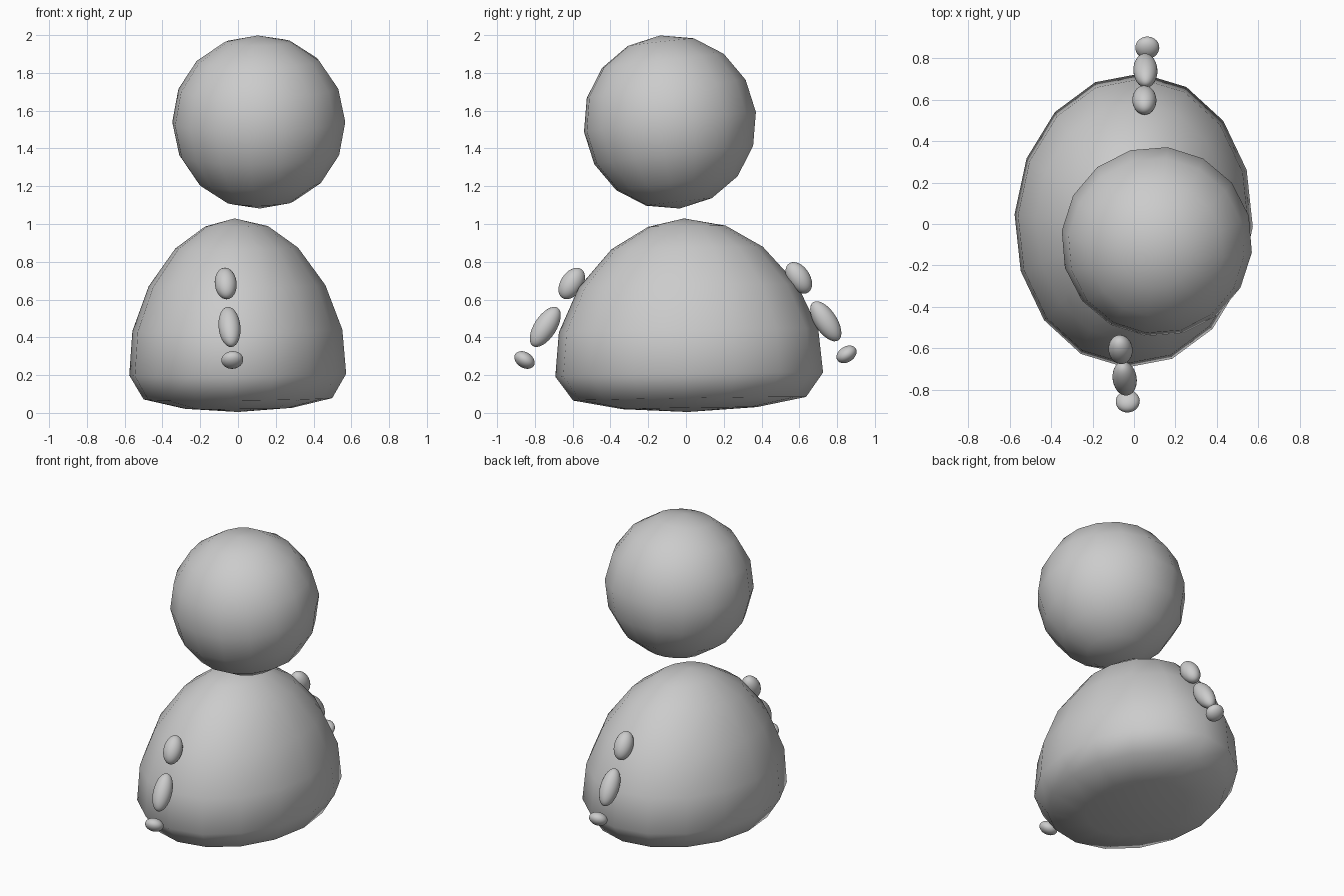
import bpy, bmesh
from math import radians, sin, cos, pi

if "Cube" in bpy.data.objects:
    bpy.data.objects.remove(bpy.data.objects["Cube"])


def add_ball(name, loc, scale, rot, segments, rings):
    bpy.ops.mesh.primitive_uv_sphere_add(segments=segments, ring_count=rings, radius=1)
    ob = bpy.context.object
    ob.name = name
    ob.location, ob.scale = loc, scale
    ob.rotation_euler = [radians(a) for a in rot]
    bpy.ops.object.shade_smooth()
    return ob


# Body: oval dome lofted from (radius factor, height) rings
SIDES = 16
RINGS = [(0.50, 0.025), (0.87, 0.075), (1.0, 0.203), (0.968, 0.437),
         (0.815, 0.673), (0.565, 0.873), (0.29, 0.988)]
bm = bmesh.new()
loops = []
for r, z in RINGS:
    loops.append([bm.verts.new((0.575 * r * cos(2 * pi * i / SIDES),
                                0.71 * r * sin(2 * pi * i / SIDES), z))
                  for i in range(SIDES)])
bottom = bm.verts.new((0, -0.01, 0.005))
top = bm.verts.new((-0.01, -0.015, 1.03))
for i in range(SIDES):
    j = (i + 1) % SIDES
    for lo, hi in zip(loops, loops[1:]):
        bm.faces.new((lo[i], lo[j], hi[j], hi[i]))
    bm.faces.new((bottom, loops[0][j], loops[0][i]))
    bm.faces.new((top, loops[-1][i], loops[-1][j]))
for f in bm.faces:
    f.smooth = True
mesh = bpy.data.meshes.new("body")
bm.to_mesh(mesh)
bm.free()
body = bpy.data.objects.new("body", mesh)
bpy.context.collection.objects.link(body)
body.location = (0, 0.02, 0)
body.rotation_euler = (radians(0.9), radians(-0.4), radians(-3))

# Head: coarse sphere floating above the body
add_ball("head", (0.11, -0.085, 1.54), (0.461, 0.461, 0.461), (6.5, 0, -6.5), 16, 8)

# Arms: three separate segments in a chain on the front and back
SEGMENTS = {
    "upper_arm": (0.058, 0.059, 0.092),
    "forearm": (0.058, 0.059, 0.121),
    "hand": (0.058, 0.058, 0.041),
}
FRONT = [(-0.065, -0.605, 0.685), (-0.045, -0.745, 0.455), (-0.03, -0.855, 0.28)]
BACK = [(0.05, 0.597, 0.715), (0.055, 0.74, 0.485), (0.064, 0.85, 0.31)]
for side, points, turn in (("front", FRONT, 3), ("back", BACK, 177)):
    for (part, size), loc in zip(SEGMENTS.items(), points):
        add_ball(f"{side}_{part}", loc, size, (-33, -4, turn), 32, 16)
